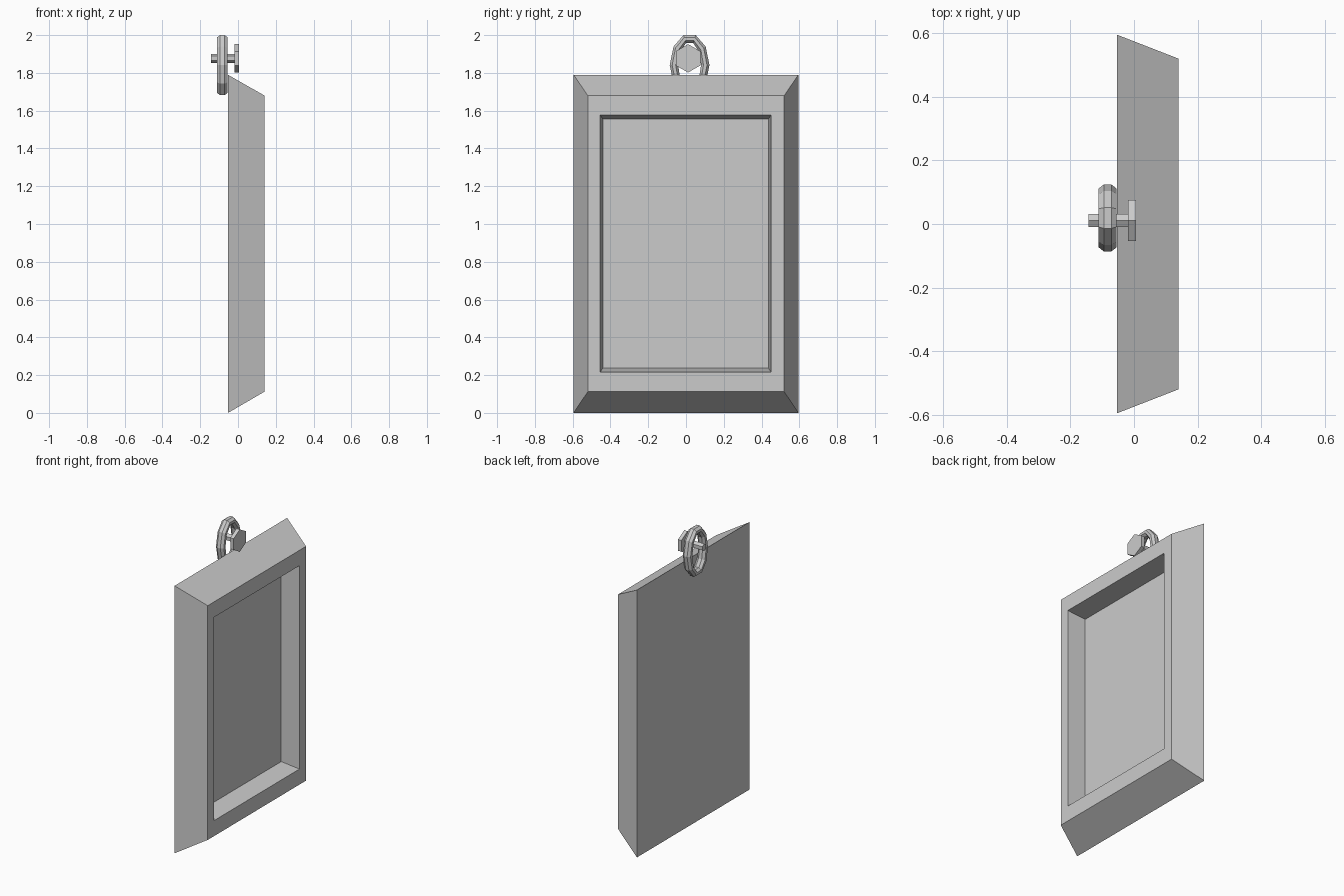
import bpy, bmesh
from math import sin, cos, pi

if "Cube" in bpy.data.objects:
    bpy.data.objects.remove(bpy.data.objects["Cube"])


def make_object(name, rings, cap=True, closed=False):
    """Skin a list of equal-length point loops with quads."""
    bm = bmesh.new()
    loops = [[bm.verts.new(p) for p in r] for r in rings]
    n = len(loops[0])
    pairs = list(zip(loops, loops[1:]))
    if closed:
        pairs.append((loops[-1], loops[0]))
    for a, b in pairs:
        for i in range(n):
            j = (i + 1) % n
            bm.faces.new((a[i], a[j], b[j], b[i]))
    if cap and not closed:
        bm.faces.new(loops[0][::-1])
        bm.faces.new(loops[-1])
    bmesh.ops.recalc_face_normals(bm, faces=bm.faces[:])
    me = bpy.data.meshes.new(name)
    bm.to_mesh(me)
    bm.free()
    ob = bpy.data.objects.new(name, me)
    bpy.context.collection.objects.link(ob)
    return ob


def rect(x, y0, y1, z0, z1):
    return [(x, y0, z0), (x, y1, z0), (x, y1, z1), (x, y0, z1)]


def hexagon(x, r, y=0.011, z=1.877):
    return [(x, y + r * sin(k * pi / 3), z + r * cos(k * pi / 3)) for k in range(6)]


# Bevelled frame with a tapered recess
make_object("picture_frame", [
    rect(-0.053, -0.595, 0.595, 0.0, 1.79),
    rect(0.14, -0.52, 0.52, 0.112, 1.68),
    rect(0.14, -0.454, 0.45, 0.216, 1.577),
    rect(0.015, -0.44, 0.436, 0.238, 1.555),
])

# Oval hanging ring: ten segments, eight-sided tube
SEG, SIDES = 10, 8
tube_loops = []
for i in range(SEG):
    a = 2 * pi * i / SEG
    loop = []
    for k in range(SIDES):
        t = 2 * pi * (k + 0.5) / SIDES
        radial = 0.024 * cos(t)
        loop.append((-0.083 + 0.031 * sin(t),
                     0.019 + (0.083 + radial) * cos(a),
                     1.841 + (0.145 + radial) * sin(a)))
    tube_loops.append(loop)
make_object("hanging_ring", tube_loops, closed=True)

# Nail: hexagonal shank and head
make_object("nail_shank", [hexagon(-0.143, 0.024), hexagon(-0.015, 0.024)])
make_object("nail_head", [hexagon(-0.019, 0.075), hexagon(0.006, 0.075)])
